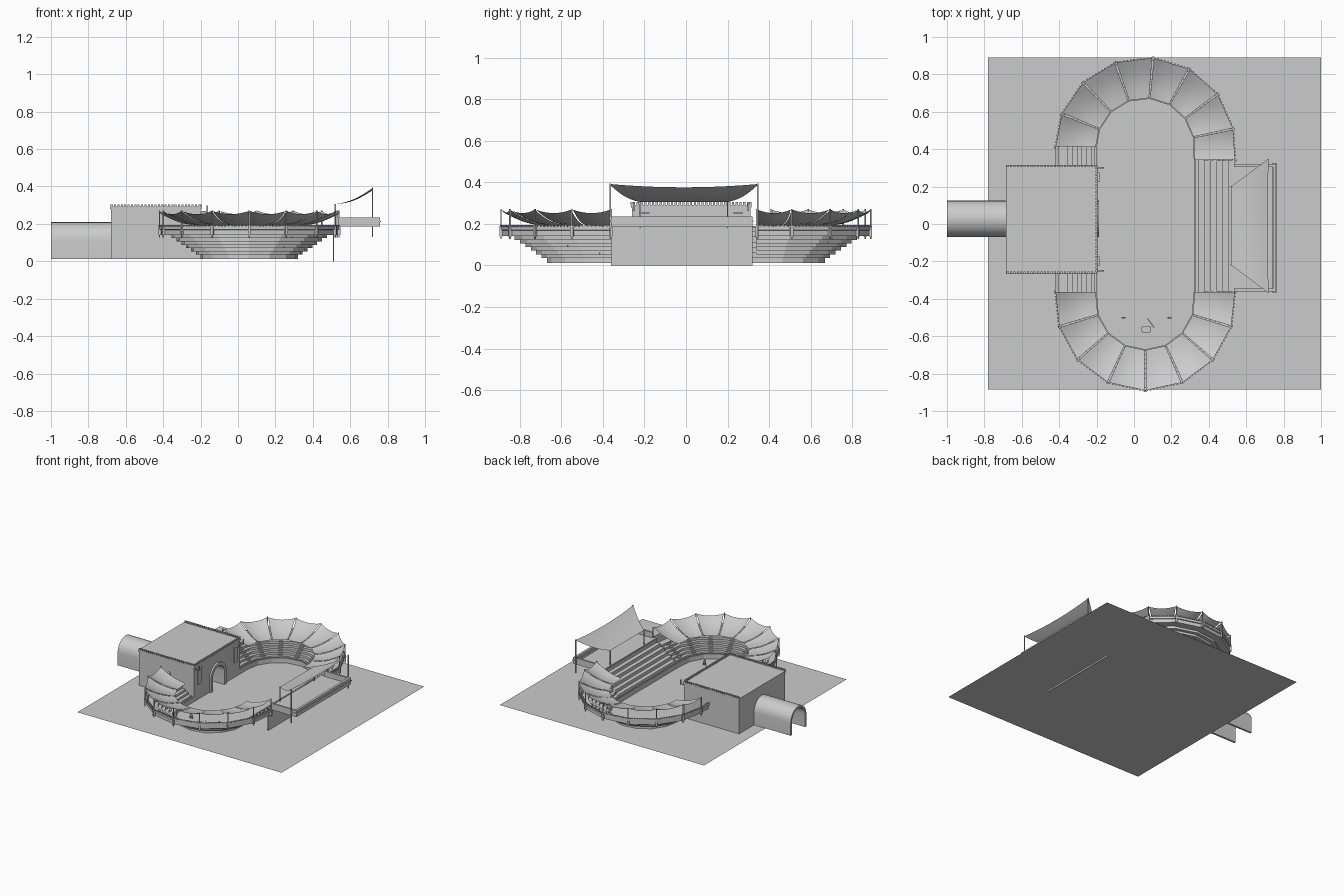
import bpy, bmesh, math
from math import cos, sin, pi, radians
from mathutils import Matrix, Vector

if "Cube" in bpy.data.objects:
    bpy.data.objects.remove(bpy.data.objects["Cube"])

CX = 0.06                # arena centre line
G = 0.012                # ground level
R_IN, R_OUT = 0.26, 0.48


def mesh(name, verts, faces, smooth=False):
    me = bpy.data.meshes.new(name)
    me.from_pydata(verts, [], faces)
    me.update()
    ob = bpy.data.objects.new(name, me)
    bpy.context.collection.objects.link(ob)
    if smooth:
        bpy.ops.object.select_all(action='DESELECT')
        bpy.context.view_layer.objects.active = ob
        ob.select_set(True)
        bpy.ops.object.shade_smooth_by_angle(angle=radians(35))
    return ob


def boxes(name, items):
    """items: (centre, size, z rotation)"""
    bm = bmesh.new()
    for c, s, a in items:
        m = Matrix.Translation(c) @ Matrix.Rotation(a, 4, 'Z') @ Matrix.Diagonal((*s, 1))
        bmesh.ops.create_cube(bm, size=1, matrix=m)
    me = bpy.data.meshes.new(name)
    bm.to_mesh(me)
    bm.free()
    ob = bpy.data.objects.new(name, me)
    bpy.context.collection.objects.link(ob)
    return ob


def span(lo, hi):
    return (tuple((a + b) / 2 for a, b in zip(lo, hi)), tuple(b - a for a, b in zip(lo, hi)), 0)


def at(st, r, z):
    y, a = st
    return Vector((CX + r * cos(radians(a)), y + r * sin(radians(a)), z))


def sweep(name, stations, profile):
    n = len(profile)
    v = [at(s, r, z) for s in stations for r, z in profile]
    f = [(i * n + j, i * n + j + 1, (i + 1) * n + j + 1, (i + 1) * n + j)
         for i in range(len(stations) - 1) for j in range(n - 1)]
    return mesh(name, v, f)


def arch(y0, y1, spring, n=14):
    c, r = (y0 + y1) / 2, (y1 - y0) / 2
    return [(y0, G)] + [(c - r * cos(pi * i / n), spring + r * sin(pi * i / n)) for i in range(n + 1)] + [(y1, G)]


def prism(name, outer, inner, x0, x1):
    prof = outer + inner[::-1]
    n = len(prof)
    v = [(x, y, z) for x in (x0, x1) for y, z in prof]
    f = [(i, (i + 1) % n, n + (i + 1) % n, n + i) for i in range(n)]
    f += [tuple(range(n))[::-1], tuple(range(n, 2 * n))]
    return mesh(name, v, f, True)


# Stations along the two curved ends: (end centre y, angle)
south = [(-0.36, 180)] + [(-0.41, 270 + k * 24.4) for k in range(-3, 4)] + [(-0.36, 360)]
north = [(0.34, 0)] + [(0.41, 11.8 + k * 24.4) for k in range(7)] + [(0.41, 180)]

# Ground
mesh("ground", [(-0.78, -0.885, G), (1, -0.885, G), (1, 0.89, G), (-0.78, 0.89, G)], [(0, 1, 2, 3)])

# Stepped seating with inner barrier and outer parapet
TIERS = 6
barrier = [(R_IN, G), (R_IN, 0.05), (R_IN + 0.01, 0.05), (R_IN + 0.01, 0.036)]
steps, r, z = list(barrier), 0.285, 0.036
treads = []
for i in range(TIERS):
    steps += [(r, z), (r, z + 0.0175)]
    treads.append((r, z))
    r, z = r + 0.026, z + 0.0175
parapet = [(0.465, z), (0.465, 0.185), (R_OUT, 0.19), (R_OUT, 0.17), (0.473, 0.168), (0.473, z), (0.465, z)]
sweep("south_stand", [(-0.26, 180)] + south, steps + parapet)
sweep("north_stand", north + [(0.31, 180)], steps + parapet)

# East straight stand with deeper steps
east = list(barrier)
for i in range(6):
    rr = 0.285 + i * 0.032
    east += [(rr, 0.036 + i * 0.025), (rr, 0.061 + i * 0.025)]
east.append((R_OUT, 0.186))
sweep("east_stand", [(-0.36, 0), (0.34, 0)], east)

# Aisle stairs, parapet tiles, awnings, poles
stairs, tiles, poles = [], [], []
av, af = [], []
U, V = 8, 5
for ring in (south, north):
    for s, t in zip(ring, ring[1:]):
        out0, out1 = at(s, R_OUT, 0), at(t, R_OUT, 0)
        d = out1 - out0
        ang = math.atan2(d.y, d.x)
        for tr, tz in treads:
            p = (at(s, tr, 0) + at(t, tr, 0)) / 2
            n = Vector((d.y, -d.x, 0)).normalized()
            p = p - n * 0.006
            stairs.append(((p.x, p.y, tz + 0.0045), (0.03, 0.013, 0.009), ang))
        cnt = max(2, int(d.length / 0.018))
        for i in range(cnt):
            p = out0 + d * (i + 0.5) / cnt
            tiles.append(((p.x, p.y, 0.19), (0.009, 0.012, 0.008), ang))
        # one sagging cloth panel
        b = len(av)
        for i in range(U + 1):
            u = 0.025 + 0.95 * i / U
            sag = 4 * u * (1 - u)
            for j in range(V + 1):
                w = j / V
                rad = 0.265 + (R_OUT - 0.265) * w
                p = at(s, rad, 0).lerp(at(t, rad, 0), u)
                p.z = 0.195 + 0.075 * w - 0.015 * sin(pi * w) - 0.018 * sag * (0.3 + 0.7 * w)
                av.append(p)
        af += [(b + i * (V + 1) + j, b + (i + 1) * (V + 1) + j, b + (i + 1) * (V + 1) + j + 1, b + i * (V + 1) + j + 1)
               for i in range(U) for j in range(V)]
    for s in ring:
        p = at(s, R_OUT, 0.2)
        poles.append((p, (0.006, 0.006, 0.145), radians(s[1])))
        poles.append((at(s, R_OUT, 0.165), (0.014, 0.014, 0.05), radians(s[1])))
boxes("aisle_stairs", stairs)
boxes("parapet_tiles", tiles)
boxes("awning_poles", poles)
mesh("ring_awnings", av, af, True)

# Gatehouse with a vaulted passage
Y0, Y1 = -0.26, 0.31
prism("gatehouse", [(Y0, G), (Y0, 0.28), (Y1, 0.28), (Y1, G)], arch(-0.045, 0.1, 0.115), -0.68, -0.2)
prism("gate_surround", arch(-0.07, 0.125, 0.115), arch(-0.045, 0.1, 0.115), -0.2, -0.187)
prism("entrance_tunnel", arch(-0.07, 0.125, 0.112), arch(-0.055, 0.11, 0.112), -1.0, -0.68)
boxes("gatehouse_roof", [span((-0.685, Y0 - 0.004, 0.28), (-0.195, Y1 + 0.004, 0.292))])
rt = []
for i in range(27):
    for y in (Y0, Y1):
        rt.append(((-0.675 + i * 0.018, y, 0.298), (0.011, 0.012, 0.013), 0))
for i in range(31):
    rt.append(((-0.2, Y0 + 0.01 + i * 0.0183, 0.298), (0.012, 0.011, 0.013), 0))
boxes("roof_tiles", rt)
# Wall banners on brackets
bn = []
for y in (-0.2, 0.25):
    bn += [span((-0.197, y - 0.02, 0.13), (-0.193, y + 0.02, 0.25)),
           span((-0.2, y - 0.025, 0.25), (-0.185, y + 0.025, 0.256))]
for y in (-0.25, 0.3):
    bn += [span((-0.2, y - 0.003, 0.262), (-0.16, y + 0.003, 0.268)),
           span((-0.168, y - 0.004, 0.262), (-0.16, y + 0.004, 0.298))]
boxes("wall_banners", bn)

# East box: back wall, floor and parapet
boxes("box_support_wall", [span((0.508, -0.36, 0), (0.513, 0.32, 0.186))])
boxes("box_platform", [
    span((0.51, -0.36, 0.185), (0.76, 0.32, 0.193)),
    span((0.742, -0.36, 0.193), (0.76, 0.32, 0.235)),
    span((0.535, -0.36, 0.193), (0.742, -0.345, 0.235)),
    span((0.535, 0.305, 0.193), (0.742, 0.32, 0.235)),
    span((0.738, -0.365, 0.21), (0.764, 0.325, 0.216))])
# Box awning, narrow and low toward the arena, wide and high behind
bv, N = [], 10
for i in range(N + 1):
    u = i / N * 2 - 1
    for j in range(N + 1):
        w = j / N
        half = 0.21 + 0.15 * w
        zz = 0.305 + 0.087 * w - 0.016 * sin(pi * w) - 0.016 * (1 - u * u) * w
        bv.append((0.52 + 0.2 * w - 0.006 * (1 - u * u) * w, -0.01 + u * half, zz))
mesh("box_awning", bv, [(i * (N + 1) + j, (i + 1) * (N + 1) + j, (i + 1) * (N + 1) + j + 1, i * (N + 1) + j + 1)
                        for i in range(N) for j in range(N)], True)
boxes("box_awning_poles", [span((x - 0.003, y - 0.003, a), (x + 0.003, y + 0.003, b))
                           for x, h, a, b in ((0.52, 0.21, 0.18, 0.306), (0.72, 0.355, 0.13, 0.395))
                           for y in (-0.01 - h, -0.01 + h)])

# Small figures and a cart on the arena floor
fig = []
for x in (-0.055, 0.19):
    fig += [span((x - 0.012, -0.505, G), (x - 0.006, -0.497, 0.028)),
            span((x + 0.004, -0.505, G), (x + 0.01, -0.497, 0.028)),
            span((x - 0.009, -0.506, 0.028), (x + 0.007, -0.496, 0.045)),
            span((x - 0.005, -0.505, 0.045), (x + 0.003, -0.497, 0.054))]
boxes("arena_figures", fig)
boxes("arena_cart", [span((0.045, -0.58, 0.018), (0.085, -0.545, 0.036)),
                     span((0.04, -0.575, G), (0.046, -0.55, 0.034)),
                     span((0.085, -0.575, G), (0.091, -0.55, 0.034)),
                     ((0.09, -0.53, 0.03), (0.06, 0.006, 0.006), 2.2)])
